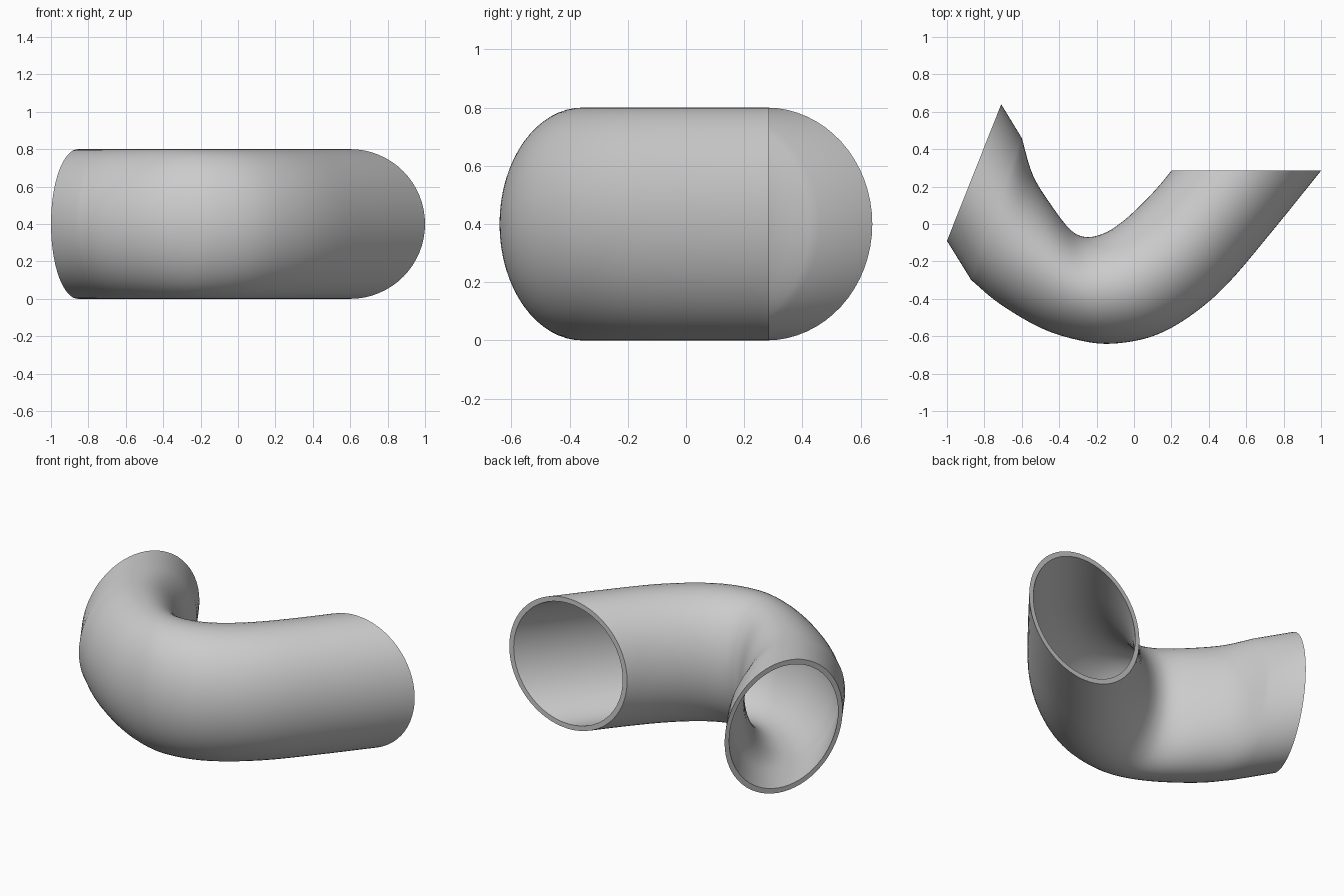
import bpy, bmesh, math
from mathutils import Vector

if "Cube" in bpy.data.objects:
    bpy.data.objects.remove(bpy.data.objects["Cube"])

# Paired outer / inner edge points of the bend, seen from above
RAILS = [(-1.0, -0.09, -0.71, 0.64), (-0.87, -0.30, -0.60, 0.46),
         (-0.72, -0.425, -0.54, 0.26), (-0.50, -0.555, -0.435, 0.09),
         (-0.30, -0.62, -0.335, -0.035), (-0.12, -0.64, -0.25, -0.07),
         (0.10, -0.60, -0.15, -0.045), (0.30, -0.492, -0.05, 0.022),
         (0.50, -0.32, 0.05, 0.115), (0.75, -0.025, 0.13, 0.20),
         (1.0, 0.285, 0.20, 0.285)]
HALF_HEIGHT, WALL = 0.4, 0.03
SIDES, STEPS = 64, 6


def spline(points):
    """Catmull-Rom interpolation through the paired points."""
    pts = [Vector(p) for p in points]
    pts = [2 * pts[0] - pts[1]] + pts + [2 * pts[-1] - pts[-2]]
    out = []
    for a, b, c, d in zip(pts, pts[1:], pts[2:], pts[3:]):
        for i in range(STEPS):
            t = i / STEPS
            out.append(0.5 * (2 * b + (c - a) * t + (2 * a - 5 * b + 4 * c - d) * t**2
                              + (3 * b - a - 3 * c + d) * t**3))
    return out + [pts[-2]]


def ring(bm, pair, inset):
    """Upright oval spanning the two edge points."""
    o, n = Vector((pair[0], pair[1], 0)), Vector((pair[2], pair[3], 0))
    mid, half = (o + n) / 2, (n - o) / 2
    half = half.normalized() * (half.length - inset)
    mid.z = HALF_HEIGHT
    up = Vector((0, 0, HALF_HEIGHT - inset))
    return [bm.verts.new(mid + half * math.cos(a) + up * math.sin(a))
            for a in (2 * math.pi * k / SIDES for k in range(SIDES))]


# Short straight collar at the left end, then the curved body
sections = [Vector(RAILS[0])] + spline(RAILS[1:])

# Outer skin out, inner skin back, closed by the two rims
bm = bmesh.new()
rings = [ring(bm, s, 0) for s in sections] + [ring(bm, s, WALL) for s in reversed(sections)]
for i, a in enumerate(rings):
    b = rings[(i + 1) % len(rings)]
    for k in range(SIDES):
        j = (k + 1) % SIDES
        bm.faces.new((a[k], a[j], b[j], b[k]))
bmesh.ops.recalc_face_normals(bm, faces=bm.faces)
mesh = bpy.data.meshes.new("bent_pipe")
bm.to_mesh(mesh)
bm.free()
pipe = bpy.data.objects.new("bent_pipe", mesh)
bpy.context.collection.objects.link(pipe)
bpy.context.view_layer.objects.active = pipe
pipe.select_set(True)
bpy.ops.object.shade_smooth_by_angle(angle=math.radians(30))
